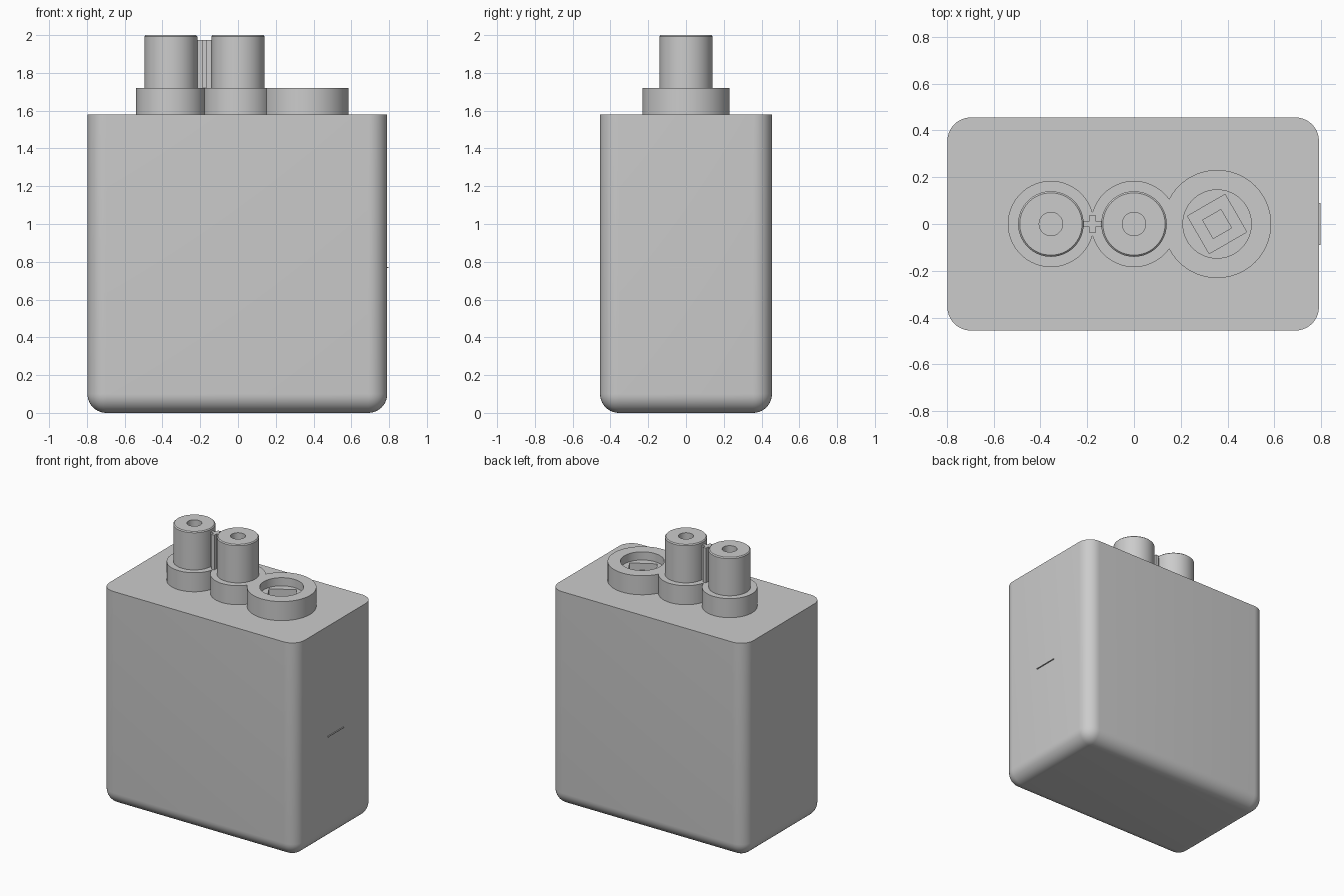
import bpy, bmesh, math

if "Cube" in bpy.data.objects:
    bpy.data.objects.remove(bpy.data.objects["Cube"])

TOP = 1.58      # top of the case
COLLAR = 1.72   # top of the collars
XS = (-0.355, 0.0, 0.355)


def finish(name, bm):
    bmesh.ops.recalc_face_normals(bm, faces=bm.faces)
    me = bpy.data.meshes.new(name)
    bm.to_mesh(me)
    bm.free()
    ob = bpy.data.objects.new(name, me)
    bpy.context.collection.objects.link(ob)
    return ob


def smooth(ob):
    bpy.ops.object.select_all(action='DESELECT')
    ob.select_set(True)
    bpy.context.view_layer.objects.active = ob
    bpy.ops.object.shade_smooth_by_angle(angle=math.radians(35))


def prism(name, points, z0, z1):
    bm = bmesh.new()
    face = bm.faces.new([bm.verts.new((x, y, z0)) for x, y in points])
    ext = bmesh.ops.extrude_face_region(bm, geom=[face])
    for v in ext['geom']:
        if isinstance(v, bmesh.types.BMVert):
            v.co.z = z1
    return finish(name, bm)


def ngon(x, r, n, turn=0.0):
    return [(x + r * math.cos(turn + 2 * math.pi * i / n),
             r * math.sin(turn + 2 * math.pi * i / n)) for i in range(n)]


def lathe(name, profile, x):
    bm = bmesh.new()
    vs = [bm.verts.new((x + r, 0, z)) for r, z in profile]
    es = [bm.edges.new(p) for p in zip(vs, vs[1:])]
    bmesh.ops.spin(bm, geom=vs + es, cent=(x, 0, 0), axis=(0, 0, 1),
                   angle=2 * math.pi, steps=64, use_duplicate=False)
    bmesh.ops.remove_doubles(bm, verts=bm.verts, dist=1e-5)
    return finish(name, bm)


def combine(ob, tool, op):
    mod = ob.modifiers.new(op, 'BOOLEAN')
    mod.operation, mod.object, mod.solver = op, tool, 'EXACT'
    bpy.context.view_layer.objects.active = ob
    bpy.ops.object.modifier_apply(modifier=mod.name)
    bpy.data.objects.remove(tool)


def box(name, lo, hi):
    pts = [(lo[0], lo[1]), (hi[0], lo[1]), (hi[0], hi[1]), (lo[0], hi[1])]
    return prism(name, pts, lo[2], hi[2])


# case: rounded sides and base, sharp top rim
case = box("case", (-0.797, -0.455, 0), (0.79, 0.455, TOP))
bm = bmesh.new()
bm.from_mesh(case.data)
edges = [e for e in bm.edges if min(v.co.z for v in e.verts) < 0.01]
bmesh.ops.bevel(bm, geom=edges, offset=0.1, segments=10, profile=0.5,
                affect='EDGES', clamp_overlap=True)
bm.to_mesh(case.data)
bm.free()
smooth(case)

# joined collars on top of the case
collars = prism("collars", ngon(XS[0], 0.184, 64), TOP - 0.01, COLLAR)
for x, r in ((XS[1], 0.184), (XS[2], 0.231)):
    combine(collars, prism("collar", ngon(x, r, 64), TOP - 0.01, COLLAR), 'UNION')

# stepped socket: round recess, turned square, smaller square
a = math.radians(75)
for pts, z in ((ngon(XS[2], 0.146, 64), 1.66),
               (ngon(XS[2], 0.131, 4, a), 1.61),
               (ngon(XS[2], 0.064, 4, a), 1.59)):
    combine(collars, prism("socket_cutter", pts, z, 1.8), 'DIFFERENCE')
smooth(collars)

# two posts with a hole in the top
for side, x in zip(("left", "middle"), XS):
    smooth(lathe(side + "_post", [(0, 1.70), (0.14, 1.70), (0.14, 1.993), (0.133, 2.0),
                                  (0.05, 2.0), (0.05, 1.90), (0, 1.90)], x))

# plus-shaped rib between the posts
w, l, cx = 0.012, 0.038, -0.1775
cross = [(l, -w), (l, w), (w, w), (w, l), (-w, l), (-w, w),
         (-l, w), (-l, -w), (-w, -w), (-w, -l), (w, -l), (w, -w)]
prism("cross_rib", [(cx + x, y) for x, y in cross], TOP, 1.975)

# thin line tab on the right side
box("side_tab", (0.78, -0.09, 0.768), (0.797, 0.09, 0.773))
